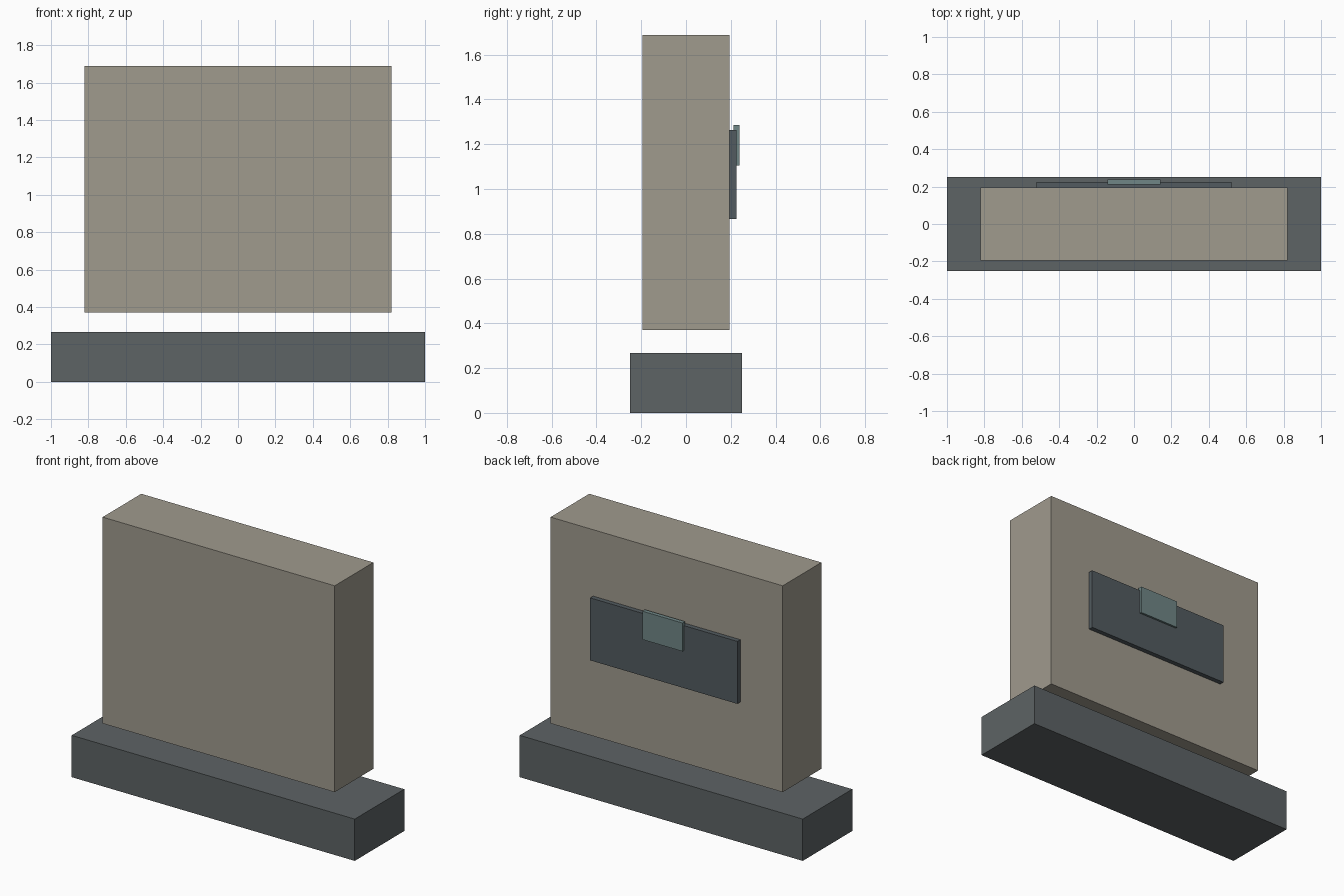
import bpy
import bmesh
from mathutils import Vector

if "Cube" in bpy.data.objects:
    bpy.data.objects.remove(bpy.data.objects["Cube"])


def material(name, color):
    mat = bpy.data.materials.new(name)
    mat.diffuse_color = (*color, 1.0)
    mat.use_nodes = True
    mat.node_tree.nodes["Principled BSDF"].inputs["Base Color"].default_value = mat.diffuse_color
    return mat


def box(name, x, y, z, mat):
    """Box spanning the given (min, max) range on each axis."""
    bm = bmesh.new()
    bmesh.ops.create_cube(bm, size=1.0)
    size = Vector((x[1] - x[0], y[1] - y[0], z[1] - z[0]))
    centre = Vector((x[0] + x[1], y[0] + y[1], z[0] + z[1])) / 2
    bmesh.ops.scale(bm, vec=size, verts=bm.verts)
    mesh = bpy.data.meshes.new(name)
    bm.to_mesh(mesh)
    bm.free()
    mesh.materials.append(mat)
    obj = bpy.data.objects.new(name, mesh)
    obj.location = centre
    bpy.context.collection.objects.link(obj)
    return obj


stone = material("warm_stone", (0.35, 0.325, 0.27))
slate = material("dark_slate", (0.11, 0.125, 0.13))
panel = material("panel_slate", (0.085, 0.105, 0.115))
teal = material("grey_teal", (0.16, 0.24, 0.24))

# Plinth, with a small gap below the floating slab
box("base", (-1.0, 1.0), (-0.25, 0.25), (0.0, 0.267), slate)
box("slab", (-0.82, 0.82), (-0.195, 0.195), (0.37, 1.688), stone)

# Panel on the back face, with a tab overlapping its top edge
box("back_panel", (-0.52, 0.52), (0.195, 0.225), (0.865, 1.264), panel)
box("back_tab", (-0.142, 0.142), (0.212, 0.238), (1.104, 1.285), teal)
